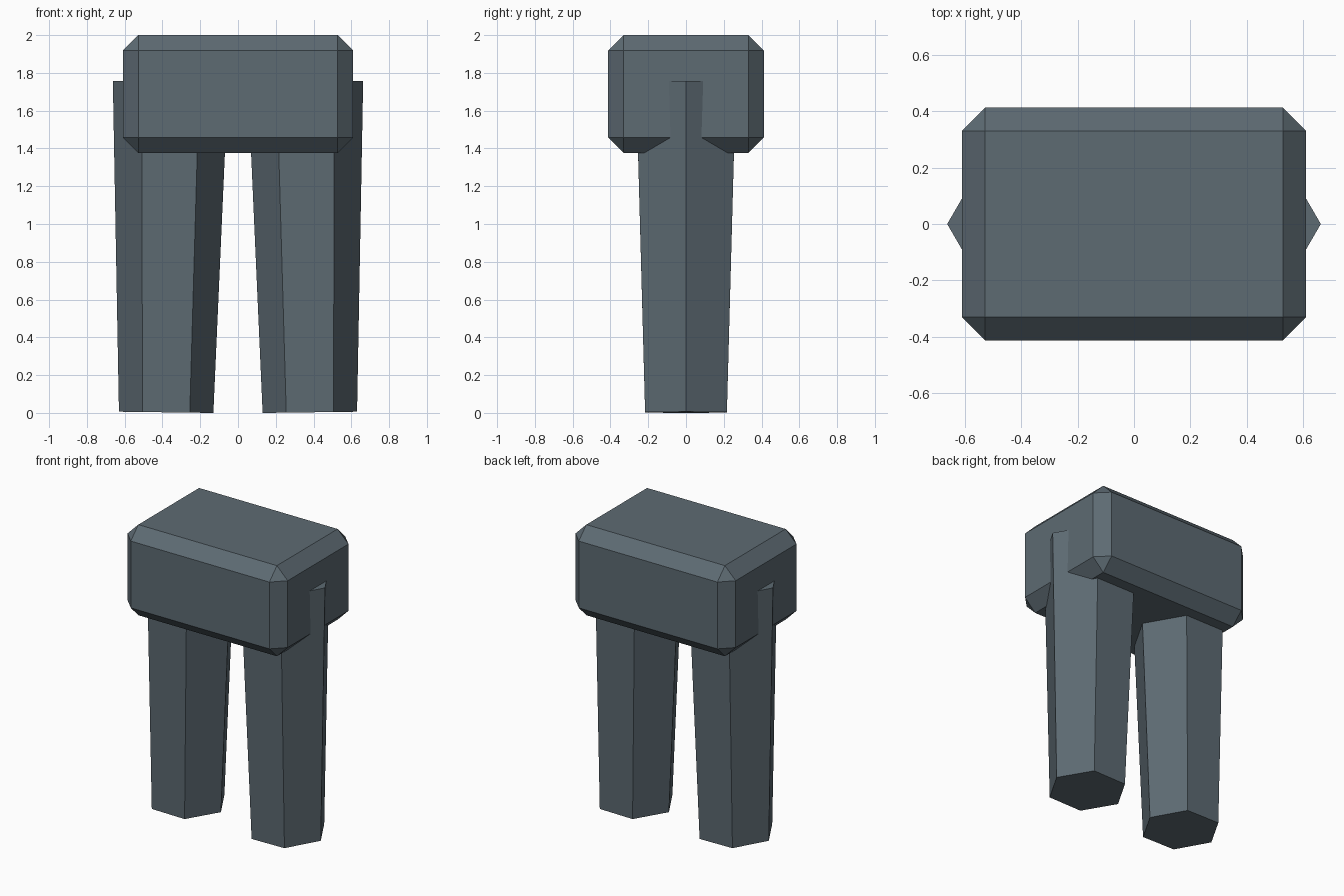
import bpy
import math

if "Cube" in bpy.data.objects:
    bpy.data.objects.remove(bpy.data.objects["Cube"])

# Slate blue-grey colour shared by all parts
slate = bpy.data.materials.new("slate")
slate.diffuse_color = (0.11, 0.145, 0.17, 1)
slate.use_nodes = True
slate.node_tree.nodes["Principled BSDF"].inputs["Base Color"].default_value = slate.diffuse_color

# Chamfered block on top
bpy.ops.mesh.primitive_cube_add(size=1, location=(0, 0, 1.688))
body = bpy.context.object
body.name = "hip_block"
body.scale = (1.22, 0.825, 0.624)
bpy.ops.object.transform_apply(location=False, rotation=False, scale=True)
bevel = body.modifiers.new("chamfer", 'BEVEL')
bevel.width = 0.082
bevel.segments = 1
body.data.materials.append(slate)


# Tapered hexagonal legs, corners pointing sideways, tops leaning slightly inward
def leg(name, side):
    bpy.ops.mesh.primitive_cone_add(vertices=6, radius1=0.25, radius2=0.305, depth=1.75)
    ob = bpy.context.object
    ob.name = name
    # turn the hexagon so its corners lie on the x axis
    ob.rotation_euler = (0, 0, math.radians(30))
    bpy.ops.object.transform_apply(location=False, rotation=True, scale=False)
    ob.rotation_euler = (0, -side * 0.013, 0)
    ob.location = (side * 0.369, 0, 0.878)
    ob.data.materials.append(slate)


leg("right_leg", 1)
leg("left_leg", -1)
